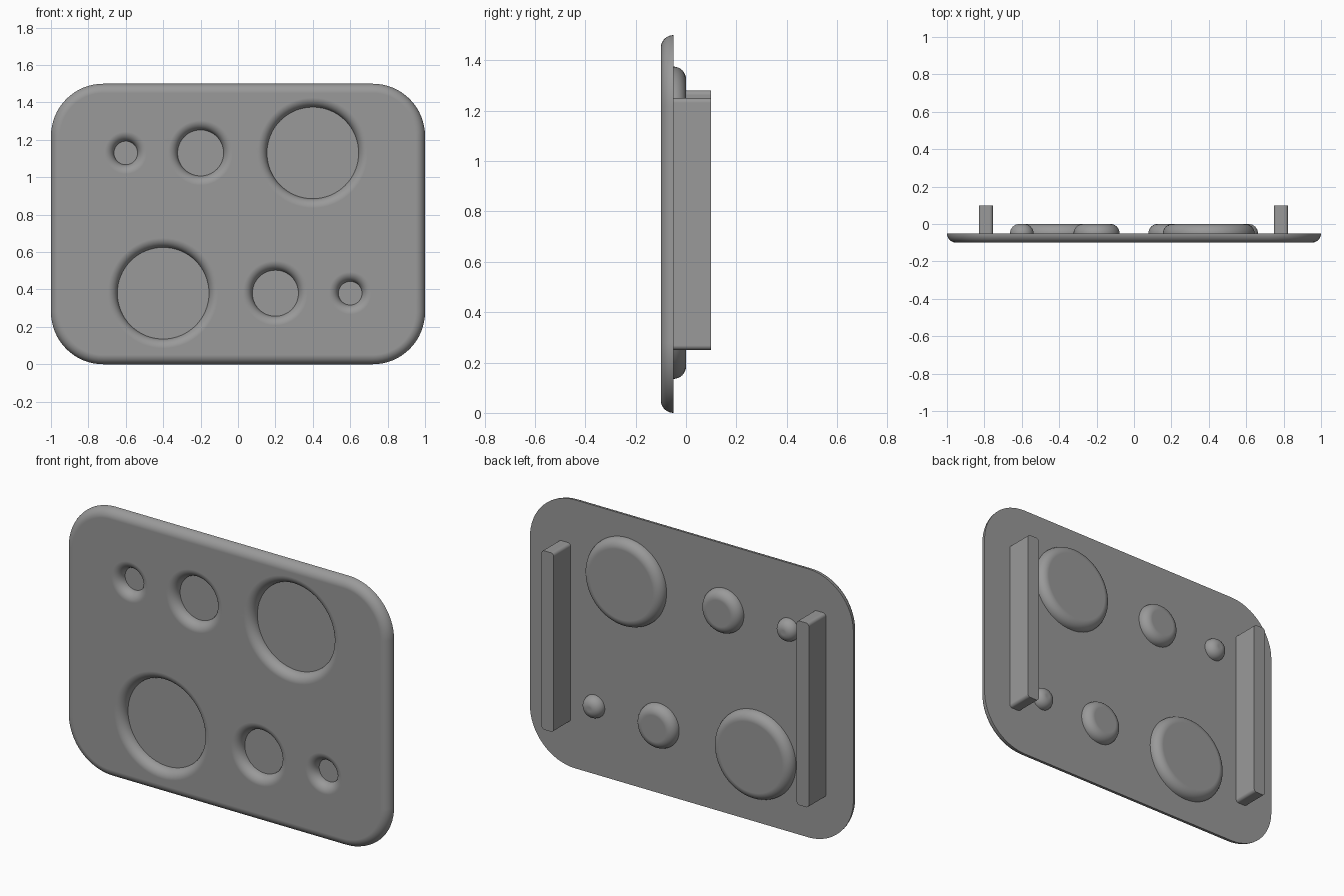
import bpy, bmesh, math

cube = bpy.data.objects.get("Cube")
if cube:
    bpy.data.objects.remove(cube, do_unlink=True)

grey = bpy.data.materials.new("plain_grey")
grey.use_nodes = True
GREY = (0.32, 0.32, 0.32, 1)
grey.diffuse_color = GREY
grey.node_tree.nodes["Principled BSDF"].inputs["Base Color"].default_value = GREY

FRONT, BACK, ROUND = -0.1, -0.05, 0.05
ARC = [math.radians(90 * i / 8) for i in range(9)]


def outline(cx, cz, hw, hh, r, y, n=16):
    """Rounded rectangle in the XZ plane; a circle when hw == hh == r."""
    pts = []
    for q, (sx, sz) in enumerate([(1, 1), (-1, 1), (-1, -1), (1, -1)]):
        for i in range(n + 1):
            a = math.pi / 2 * (q + i / n)
            pts.append((cx + sx * (hw - r) + r * math.cos(a), y,
                        cz + sz * (hh - r) + r * math.sin(a)))
    return pts


def loft(name, rings):
    """Skin a stack of outlines and close both ends."""
    bm = bmesh.new()
    loops = [[bm.verts.new(p) for p in ring] for ring in rings]
    count = len(loops[0])
    for a, b in zip(loops, loops[1:]):
        for i in range(count):
            j = (i + 1) % count
            bm.faces.new((a[i], a[j], b[j], b[i]))
    bm.faces.new(loops[0])
    bm.faces.new(loops[-1])
    bmesh.ops.remove_doubles(bm, verts=bm.verts, dist=1e-5)
    bmesh.ops.recalc_face_normals(bm, faces=bm.faces)
    mesh = bpy.data.meshes.new(name)
    bm.to_mesh(mesh)
    bm.free()
    mesh.materials.append(grey)
    obj = bpy.data.objects.new(name, mesh)
    bpy.context.collection.objects.link(obj)
    return obj


def activate(obj):
    bpy.ops.object.select_all(action="DESELECT")
    obj.select_set(True)
    bpy.context.view_layer.objects.active = obj


def smooth(obj):
    activate(obj)
    bpy.ops.object.shade_smooth_by_angle(angle=math.radians(35))
    mod = obj.modifiers.new("flat_face_normals", "WEIGHTED_NORMAL")
    mod.keep_sharp = True


def circle(cx, cz, r, y):
    return outline(cx, cz, r, r, r, y)


# Plate with a rounded front rim
rings = []
for a in ARC:
    inset = ROUND * (1 - math.sin(a))
    rings.append(outline(0, 0.75, 1 - inset, 0.75 - inset, 0.28 - inset,
                         BACK - ROUND * math.cos(a)))
plate = loft("plate", rings)

# Round dishes: flared openings in front, domed discs behind
dishes = {"small": (0.6, 0.063), "medium": (0.2, 0.123), "large": (-0.4, 0.245)}
for size, (x, r) in dishes.items():
    for row, side, z in (("lower", 1, 0.38), ("upper", -1, 1.13)):
        cx = side * x
        flare = [circle(cx, z, r, BACK + 0.02)]
        flare += [circle(cx, z, r + ROUND * (1 - math.cos(a)), BACK - ROUND * math.sin(a))
                  for a in ARC]
        flare.append(circle(cx, z, r + ROUND, FRONT - 0.02))
        cutter = loft("cutter", flare)
        activate(plate)
        cut = plate.modifiers.new("opening", "BOOLEAN")
        cut.operation, cut.solver, cut.object = "DIFFERENCE", "EXACT", cutter
        bpy.ops.object.modifier_apply(modifier=cut.name)
        bpy.data.objects.remove(cutter, do_unlink=True)

        disc = loft(f"{row}_{size}_disc",
                    [circle(cx, z, r - ROUND * (1 - math.cos(a)), BACK + ROUND * math.sin(a))
                     for a in ARC])
        smooth(disc)
smooth(plate)

# Upright rails on the back
for name, x, top in (("left_rail", 0.786, 1.25), ("right_rail", -0.792, 1.28)):
    low = 0.25
    rail = loft(name, [outline(x, (low + top) / 2, 0.038, (top - low) / 2, 0.018, y, 6)
                       for y in (BACK, 0.1)])
    smooth(rail)
